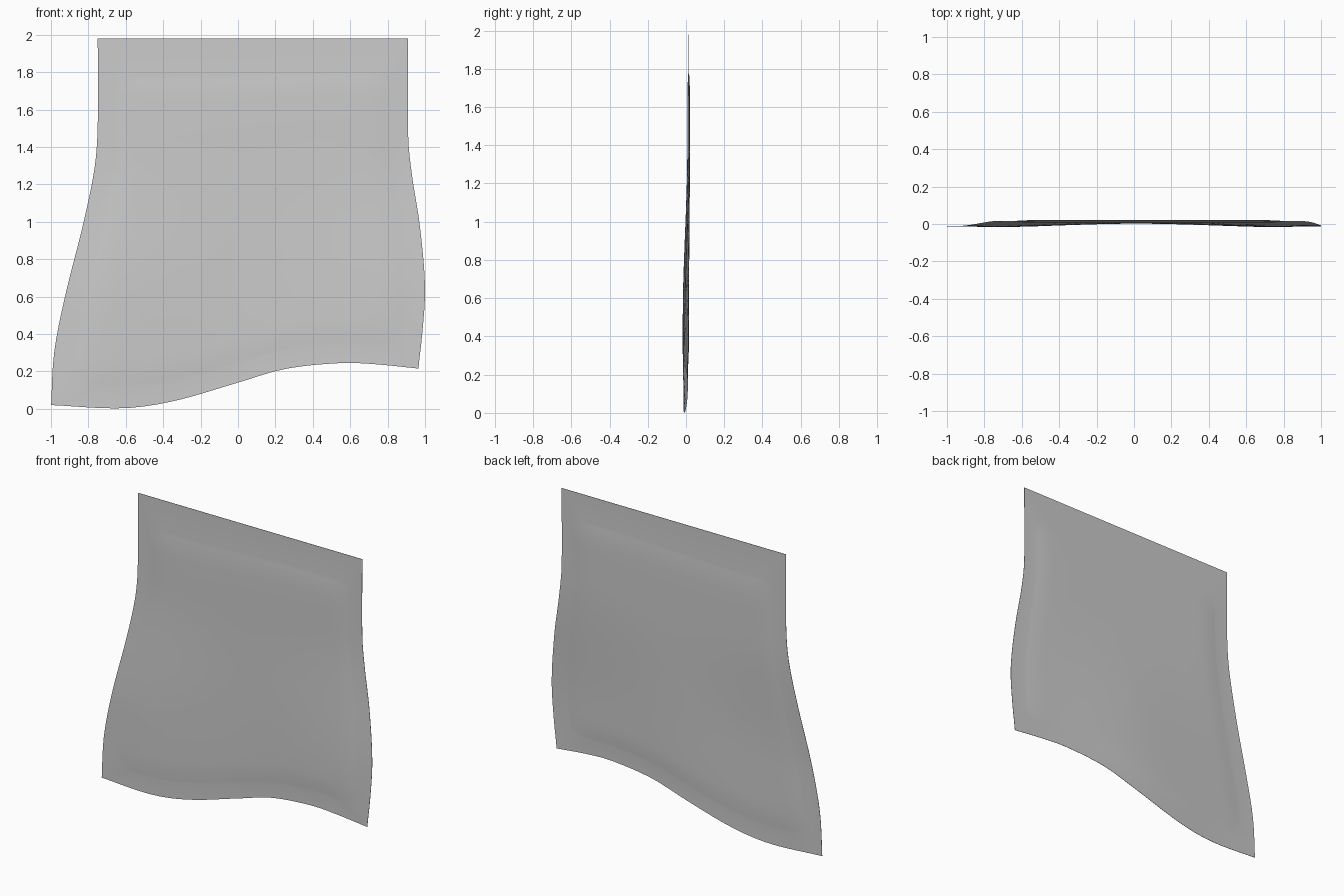
import bpy, bmesh, math
from mathutils import Vector

cube = bpy.data.objects.get("Cube")
if cube:
    bpy.data.objects.remove(cube, do_unlink=True)

TOP = 1.98
LEFT = [(0, -1.0), (.3, -.983), (.6, -.925), (1.0, -.825), (1.3, -.765), (1.52, -.75), (TOP, -.75)]
RIGHT = [(0, .95), (.22, .965), (.4, .985), (.65, 1.0), (.98, .972), (1.25, .93), (1.45, .91), (TOP, .91)]
BOTTOM = [(-1.0, .02), (-.62, .003), (-.35, .04), (0, .14), (.25, .213), (.56, .245), (.75, .237), (.965, .215)]


def curve(pts, t):
    """Smooth cubic through points, clamped at the ends."""
    def slope(i):
        a, b = pts[max(i - 1, 0)], pts[min(i + 1, len(pts) - 1)]
        return (b[1] - a[1]) / (b[0] - a[0])
    t = min(max(t, pts[0][0]), pts[-1][0])
    i = max(k for k in range(len(pts) - 1) if pts[k][0] <= t)
    (x0, y0), (x1, y1) = pts[i], pts[i + 1]
    w = x1 - x0
    s = (t - x0) / w
    return ((2*s**3 - 3*s**2 + 1) * y0 + (s**3 - 2*s*s + s) * w * slope(i)
            + (3*s*s - 2*s**3) * y1 + (s**3 - s*s) * w * slope(i + 1))


def smooth(t):
    t = min(max(t, 0), 1)
    return t * t * (3 - 2 * t)


def place(u, v, offset):
    """Map panel coordinates to the gently warped sheet."""
    low = curve(BOTTOM, -1 + 1.965 * u)
    z = low + (TOP - low) * v
    lz, rz = .02 + (TOP - .02) * v, .215 + (TOP - .215) * v
    x = curve(LEFT, lz) * (1 - u) + curve(RIGHT, rz) * u
    sag = 1 - smooth((z - .5) / .9)
    side = .2 + .8 * smooth(abs(2 * u - 1) / .9)
    return Vector((x, .014 - .026 * sag * side + offset, z))


def rounded_loop(u0, u1, v0, v1, r, n=28, arc=8):
    """Rounded rectangle in panel coordinates; every loop has the same count."""
    corners = [(u1 - r, v0 + r, -90), (u1 - r, v1 - r, 0), (u0 + r, v1 - r, 90), (u0 + r, v0 + r, 180)]
    pts = []
    for k, (cu, cv, a) in enumerate(corners):
        arcs = []
        for j in range(arc + 1):
            ang = math.radians(a + 90 * j / arc)
            arcs.append((cu + r * math.cos(ang), cv + r * math.sin(ang)))
        pts += arcs
        nu, nv, na = corners[(k + 1) % 4]
        ang = math.radians(na)
        end = (nu + r * math.cos(ang), nv + r * math.sin(ang))
        s = arcs[-1]
        pts += [(s[0] + (end[0] - s[0]) * j / n, s[1] + (end[1] - s[1]) * j / n) for j in range(1, n)]
    return pts


# Flat border, rounded crease, then a soft padded middle
THIN, PAD = .0008, .006
loops = [(rounded_loop(0, 1, 0, 1, .0005), THIN)]
for d in (0, .008, .02, .035, .055, .08):
    rise = math.sin(math.pi / 2 * min(d / .08, 1))
    loops.append((rounded_loop(.056 + d, .944 - d, .055 + d, .895 - d, .055), THIN + PAD * rise))
core = loops[-1][0]
for f in (.75, .5, .25):
    loops.append(([(.5 + (u - .5) * f, .475 + (v - .475) * f) for u, v in core], THIN + PAD))

bm = bmesh.new()
rims = []
for side in (-1, 1):
    rings = [[bm.verts.new(place(u, v, side * h)) for u, v in pts] for pts, h in loops]
    centre = bm.verts.new(place(.5, .475, side * (THIN + PAD)))
    n = len(rings[0])
    for i in range(n):
        j = (i + 1) % n
        for a, b in zip(rings, rings[1:]):
            bm.faces.new((a[i], a[j], b[j], b[i]))
        bm.faces.new((rings[-1][i], rings[-1][j], centre))
    rims.append(rings[0])
for i in range(n):
    j = (i + 1) % n
    bm.faces.new((rims[0][i], rims[1][i], rims[1][j], rims[0][j]))
bmesh.ops.recalc_face_normals(bm, faces=bm.faces)

mesh = bpy.data.meshes.new("padded_panel")
bm.to_mesh(mesh)
bm.free()
panel = bpy.data.objects.new("padded_panel", mesh)
bpy.context.collection.objects.link(panel)

# Plain grey cloth
mat = bpy.data.materials.new("light_grey")
mat.use_nodes = True
grey = (.6, .6, .6, 1)
mat.diffuse_color = grey
mat.node_tree.nodes["Principled BSDF"].inputs["Base Color"].default_value = grey
mesh.materials.append(mat)

bpy.context.view_layer.objects.active = panel
panel.select_set(True)
bpy.ops.object.shade_smooth_by_angle(angle=math.radians(35))
